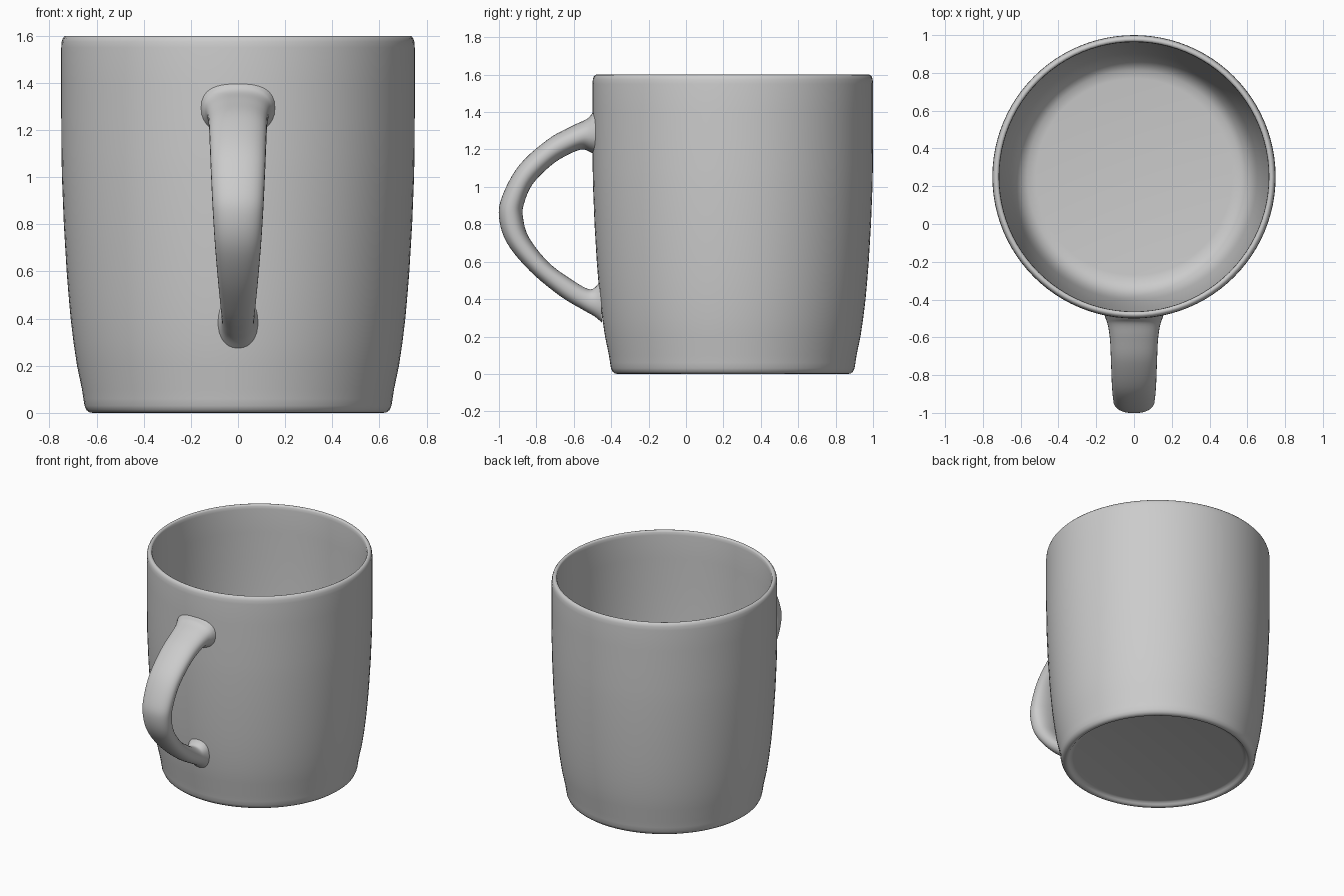
import bpy, bmesh, math

CENTRE_Y = 0.25


def smooth_stations(stations, steps):
    # Catmull-Rom interpolation of tuples
    pts = [stations[0]] + stations + [stations[-1]]
    out = []
    for i in range(1, len(pts) - 2):
        a, b, c, d = pts[i - 1:i + 3]
        for s in range(steps):
            t = s / steps
            out.append([0.5 * (2 * q + (r - p) * t + (2 * p - 5 * q + 4 * r - u) * t ** 2
                               + (3 * q - p - 3 * r + u) * t ** 3)
                        for p, q, r, u in zip(a, b, c, d)])
    return out + [list(stations[-1])]


def loft(name, rings, cap):
    # Bridge closed rings of equal count into a smooth surface
    bm = bmesh.new()
    loops = [[bm.verts.new(co) for co in ring] for ring in rings]
    n = len(loops[0])
    for a, b in zip(loops, loops[1:]):
        for k in range(n):
            bm.faces.new((a[k], a[(k + 1) % n], b[(k + 1) % n], b[k]))
    if cap:
        bm.faces.new(loops[0])
        bm.faces.new(loops[-1])
    bmesh.ops.recalc_face_normals(bm, faces=bm.faces)
    mesh = bpy.data.meshes.new(name)
    bm.to_mesh(mesh)
    bm.free()
    obj = bpy.data.objects.new(name, mesh)
    bpy.context.collection.objects.link(obj)
    bpy.ops.object.select_all(action='DESELECT')
    bpy.context.view_layer.objects.active = obj
    obj.select_set(True)
    bpy.ops.object.shade_smooth_by_angle(angle=math.radians(50))
    return obj


# Cup: (radius, z) from the recessed underside, up the outside, down to the inner floor
profile = [
    (0.57, 0.025), (0.585, 0.022), (0.597, 0.012), (0.605, 0.003), (0.615, 0.0),
    (0.63, 0.002), (0.643, 0.012), (0.651, 0.03), (0.656, 0.06), (0.662, 0.1),
    (0.683, 0.2), (0.698, 0.3), (0.71, 0.4), (0.719, 0.5), (0.727, 0.6),
    (0.733, 0.7), (0.739, 0.8), (0.743, 0.9), (0.747, 1.0), (0.749, 1.1),
    (0.75, 1.25), (0.75, 1.4), (0.75, 1.55), (0.748, 1.575), (0.743, 1.59),
    (0.735, 1.599), (0.726, 1.6), (0.719, 1.597), (0.715, 1.59), (0.713, 1.57),
    (0.713, 1.4), (0.712, 1.2), (0.709, 1.0), (0.702, 0.8), (0.69, 0.6),
    (0.674, 0.4), (0.653, 0.25), (0.642, 0.19), (0.625, 0.14), (0.6, 0.1),
    (0.565, 0.076), (0.52, 0.07),
]
SEG = 96
loft("cup_body", [[(r * math.cos(2 * math.pi * k / SEG),
                    CENTRE_Y + r * math.sin(2 * math.pi * k / SEG), z)
                   for k in range(SEG)] for r, z in profile], True)

# Handle: outer edge (y, z), inner edge (y, z), half width
stations = [
    (-0.48, 1.42, -0.48, 1.17, 0.158),
    (-0.503, 1.392, -0.51, 1.185, 0.148),
    (-0.53, 1.363, -0.555, 1.2, 0.137),
    (-0.61, 1.325, -0.62, 1.177, 0.127),
    (-0.737, 1.255, -0.715, 1.12, 0.122),
    (-0.89, 1.118, -0.82, 1.015, 0.117),
    (-0.98, 0.957, -0.866, 0.91, 0.111),
    (-1.0, 0.84, -0.872, 0.84, 0.106),
    (-0.957, 0.70, -0.84, 0.73, 0.098),
    (-0.834, 0.55, -0.735, 0.596, 0.086),
    (-0.674, 0.417, -0.61, 0.503, 0.075),
    (-0.55, 0.342, -0.525, 0.455, 0.069),
    (-0.49, 0.308, -0.487, 0.462, 0.073),
    (-0.45, 0.275, -0.455, 0.505, 0.085),
]
rings = []
for oy, oz, iy, iz, w in smooth_stations(stations, 5):
    ring = []
    for k in range(32):
        a = 2 * math.pi * k / 32
        c, s = math.cos(a), math.sin(a)
        # slightly squared ellipse
        x = w * math.copysign(abs(s) ** 0.88, s)
        m = 0.5 * (1 + math.copysign(abs(c) ** 0.88, c))
        ring.append((x, iy + (oy - iy) * m, iz + (oz - iz) * m))
    rings.append(ring)
loft("handle", rings, False)
